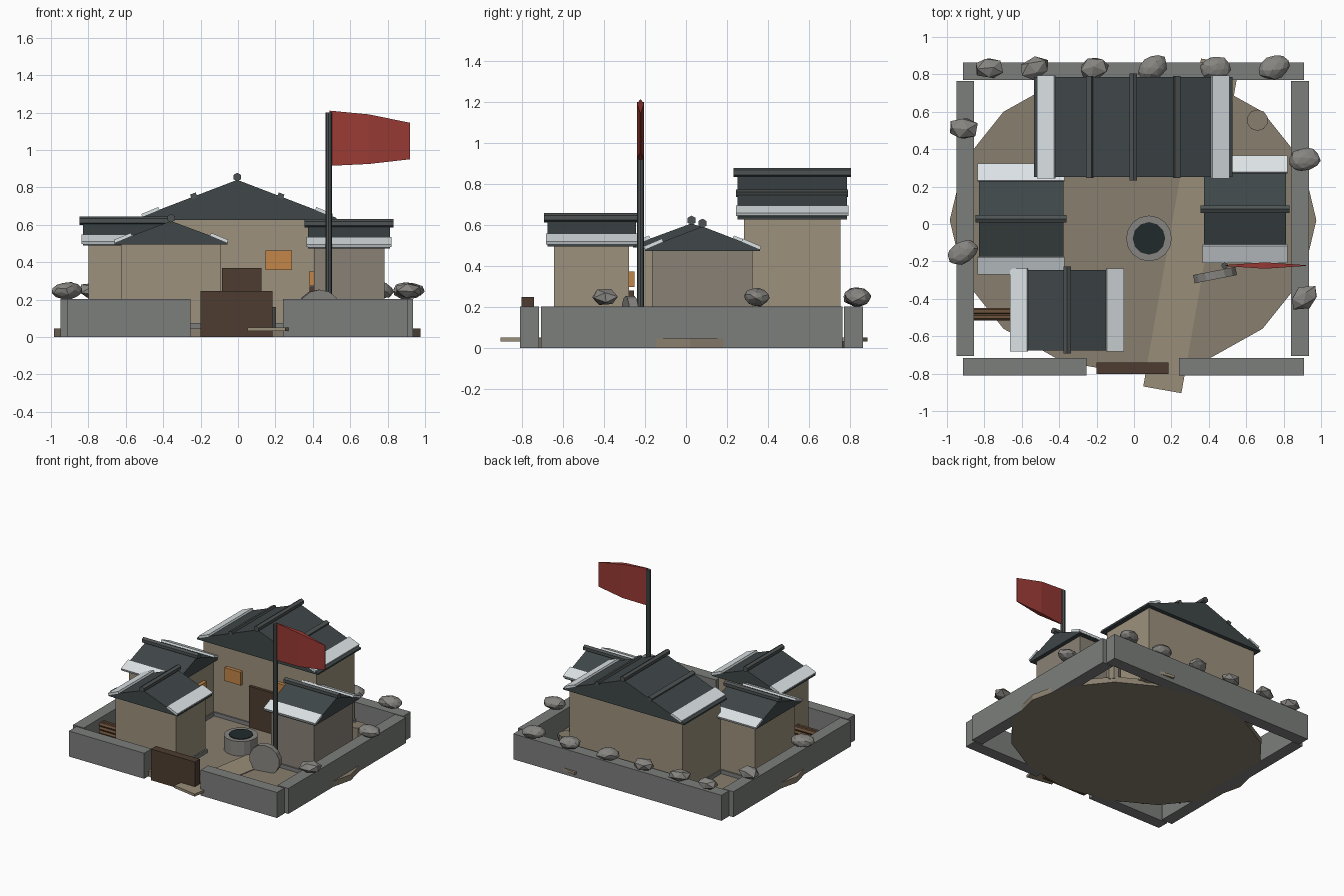
import bpy, bmesh, random
from math import radians, atan2, cos, sin, pi
from mathutils import Matrix, Vector

cube = bpy.data.objects.get("Cube")
if cube:
    bpy.data.objects.remove(cube, do_unlink=True)
random.seed(4)
IDENTITY = Matrix.Identity(4)


def material(name, *rgb):
    m = bpy.data.materials.new(name)
    m.use_nodes = True
    m.diffuse_color = (*rgb, 1)
    m.node_tree.nodes["Principled BSDF"].inputs["Base Color"].default_value = (*rgb, 1)
    return m


PLASTER = material("plaster", .34, .285, .205)
DULL = material("dull_plaster", .25, .22, .18)
EARTH = material("earth", .25, .21, .155)
PATH = material("path", .32, .27, .19)
STONE = material("stone", .20, .21, .20)
ROCK = material("rock", .24, .235, .22)
TILE = material("tile", .05, .063, .066)
RIDGE = material("ridge", .075, .085, .085)
SNOW = material("snow", .72, .77, .79)
WOOD = material("wood", .075, .046, .03)
LOG = material("log", .15, .085, .045)
LAMP = material("window_glow", .54, .24, .065)
RED = material("red_cloth", .32, .042, .035)
WATER = material("dark_water", .015, .023, .024)


def finish(name, bm, mat, matrix=IDENTITY):
    bmesh.ops.recalc_face_normals(bm, faces=bm.faces)
    mesh = bpy.data.meshes.new(name)
    bm.to_mesh(mesh)
    bm.free()
    mesh.materials.append(mat)
    ob = bpy.data.objects.new(name, mesh)
    bpy.context.collection.objects.link(ob)
    ob.matrix_world = matrix
    return ob


def box(name, loc, size, mat, frame=IDENTITY, turn=IDENTITY):
    bm = bmesh.new()
    bmesh.ops.create_cube(bm, size=1)
    bmesh.ops.scale(bm, vec=size, verts=bm.verts)
    return finish(name, bm, mat, frame @ Matrix.Translation(loc) @ turn)


def span(name, x, y, z, mat):
    """Box given by its extents on each axis."""
    ends = (x, y, z)
    return box(name, [(a + b) / 2 for a, b in ends], [b - a for a, b in ends], mat)


def cylinder(name, loc, radius, depth, sides, mat, frame=IDENTITY, turn=IDENTITY):
    bm = bmesh.new()
    bmesh.ops.create_cone(bm, cap_ends=True, segments=sides, radius1=radius,
                          radius2=radius, depth=depth)
    return finish(name, bm, mat, frame @ Matrix.Translation(loc) @ turn)


def loft(name, rings, mat, frame=IDENTITY):
    """Skin a row of equal point rings and close both ends."""
    bm = bmesh.new()
    rows = [[bm.verts.new(p) for p in ring] for ring in rings]
    for a, b in zip(rows, rows[1:]):
        for i in range(len(a)):
            j = (i + 1) % len(a)
            bm.faces.new((a[i], a[j], b[j], b[i]))
    bm.faces.new(rows[0])
    bm.faces.new(rows[-1])
    return finish(name, bm, mat, frame)


ALONG_Y = Matrix.Rotation(radians(90), 4, 'X')
ALONG_X = Matrix.Rotation(radians(90), 4, 'Y')


def house(name, center, angle, half_w, half_d, eave, apex, snow_at,
          door, windows, wall_mat=PLASTER, ribs=()):
    """Gabled house; its local -y side looks into the courtyard."""
    f = Matrix.Translation((*center, 0)) @ Matrix.Rotation(radians(angle), 4, 'Z')
    bw, bd = half_w - .035, half_d - .032
    slope = (apex - eave) / half_w
    box(name + "_walls", (0, 0, eave / 2 + .01), (2 * bw, 2 * bd, eave - .02), wall_mat, f)
    box(name + "_plinth", (0, 0, .05), (2 * bw + .02, 2 * bd + .02, .05), STONE, f)
    gable = [(-half_w, eave), (-half_w, eave + .012), (0, apex),
             (half_w, eave + .012), (half_w, eave)]
    loft(name + "_roof", [[(x, y, z) for x, z in gable] for y in (-half_d, half_d)], TILE, f)
    cylinder(name + "_ridge", (0, 0, apex + .015), .023, 2 * half_d + .035, 6, RIDGE, f, ALONG_Y)
    # Snow slabs and tile ribs follow the roof slope on both sides
    for side, label in ((-1, "_a"), (1, "_b")):
        tilt = Matrix.Rotation(side * atan2(slope, 1), 4, 'Y')
        box(name + "_snow" + label, (side * snow_at, 0, apex - slope * snow_at + .017),
            (.098, 2 * half_d + .014, .016), SNOW, f, tilt)
        for r in ribs:
            box(name + "_rib" + label, (side * r, 0, apex - slope * r + .008),
                (.032, 2 * half_d + .01, .028), RIDGE, f, tilt)
    # Door and windows
    dx, dw, dtop = door
    box(name + "_door", (dx, -bd - .008, dtop / 2 + .02), (dw, .03, dtop - .04), WOOD, f)
    for wx, wz, w, h in windows:
        box(name + "_window", (wx, -bd - .012, wz), (w, .03, h), LAMP, f)


house("main_hall", (-.004, .518), 0, .53, .268, .625, .84, .465, (.024, .21, .37),
      [(-.222, .41, .14, .105), (.222, .41, .14, .105)], ribs=(.232,))
house("front_house", (-.358, -.46), 180, .302, .215, .495, .62, .257, (.07, .12, .28),
      [(-.08, .335, .1, .075)])
house("right_house", (-.604, .027), 90, .285, .226, .49, .607, .249, (-.06, .12, .28),
      [(.08, .33, .1, .075)])
house("left_house", (.594, .08), -90, .28, .22, .472, .592, .239, (-.06, .12, .27),
      [(.085, .313, .1, .075)], wall_mat=DULL)

# Ground and path
ground = [(cos(i * pi / 8) * .98 - .005, sin(i * pi / 8) * .82 + .02) for i in range(16)]
loft("ground", [[(x, y, z) for x, y in ground] for z in (0, .045)], EARTH)
box("path", (.306, -.01, .041), (.207, 1.78, .02), PATH,
    turn=Matrix.Rotation(radians(-10), 4, 'Z'))

# Compound walls and gate
HIGH = (0, .202)
span("back_wall", (-.915, .908), (.77, .864), HIGH, STONE)
span("right_wall", (-.95, -.856), (-.707, .764), HIGH, STONE)
span("left_wall", (.84, .936), (-.707, .764), HIGH, STONE)
span("front_wall_right", (-.915, -.255), (-.81, -.717), HIGH, STONE)
span("front_wall_left", (.24, .908), (-.81, -.717), HIGH, STONE)
span("gate", (-.2, .185), (-.802, -.74), (0, .247), WOOD)

# Boulders along the wall tops
spots = [(x, .835) for x in (-.775, -.53, -.215, .1, .435, .75)]
spots += [(-.915, .51), (-.915, -.15), (.91, .345), (.91, -.395)]
for x, y in spots:
    bm = bmesh.new()
    bmesh.ops.create_icosphere(bm, subdivisions=2 if x * y > 0 else 1, radius=1)
    for v in bm.verts:
        v.co *= random.uniform(.88, 1.04)
    bmesh.ops.rotate(bm, verts=bm.verts, matrix=Matrix.Rotation(random.uniform(0, 6), 3, 'X'))
    bmesh.ops.scale(bm, vec=(.088, .064, .048), verts=bm.verts)
    finish("boulder", bm, ROCK, Matrix.Translation((x, y, .248))
           @ Matrix.Rotation(random.uniform(-.1, .6), 4, 'Z'))

# Well, millstone and stump
cylinder("well", (.08, -.077, .1), .122, .12, 16, ROCK)
cylinder("well_water", (.08, -.077, .12), .087, .09, 12, WATER)
cylinder("millstone", (.433, -.273, .135), .118, .045, 14, ROCK,
         turn=Matrix.Rotation(radians(11), 4, 'Z') @ ALONG_Y)
cylinder("stump", (.66, .555, .09), .057, .12, 10, EARTH)

# Log pile beside the front house
for row in range(4):
    for col in (-1, 1):
        cylinder("log", (-.74, -.482 + col * .015, .062 + row * .03), .018, .24, 6, LOG,
                 turn=ALONG_X)

# Flagpole and cloth
cylinder("flagpole", (.485, -.222, .62), .018, 1.16, 8, RIDGE)
columns = [(.49, .915, 1.21, .003), (.7, .925, 1.19, .017), (.92, .95, 1.145, .002)]
loft("flag", [[(x, -.222 - t, low), (x, -.222 + t, low), (x, -.222 + t, top), (x, -.222 - t, top)]
              for x, low, top, t in columns], RED)
